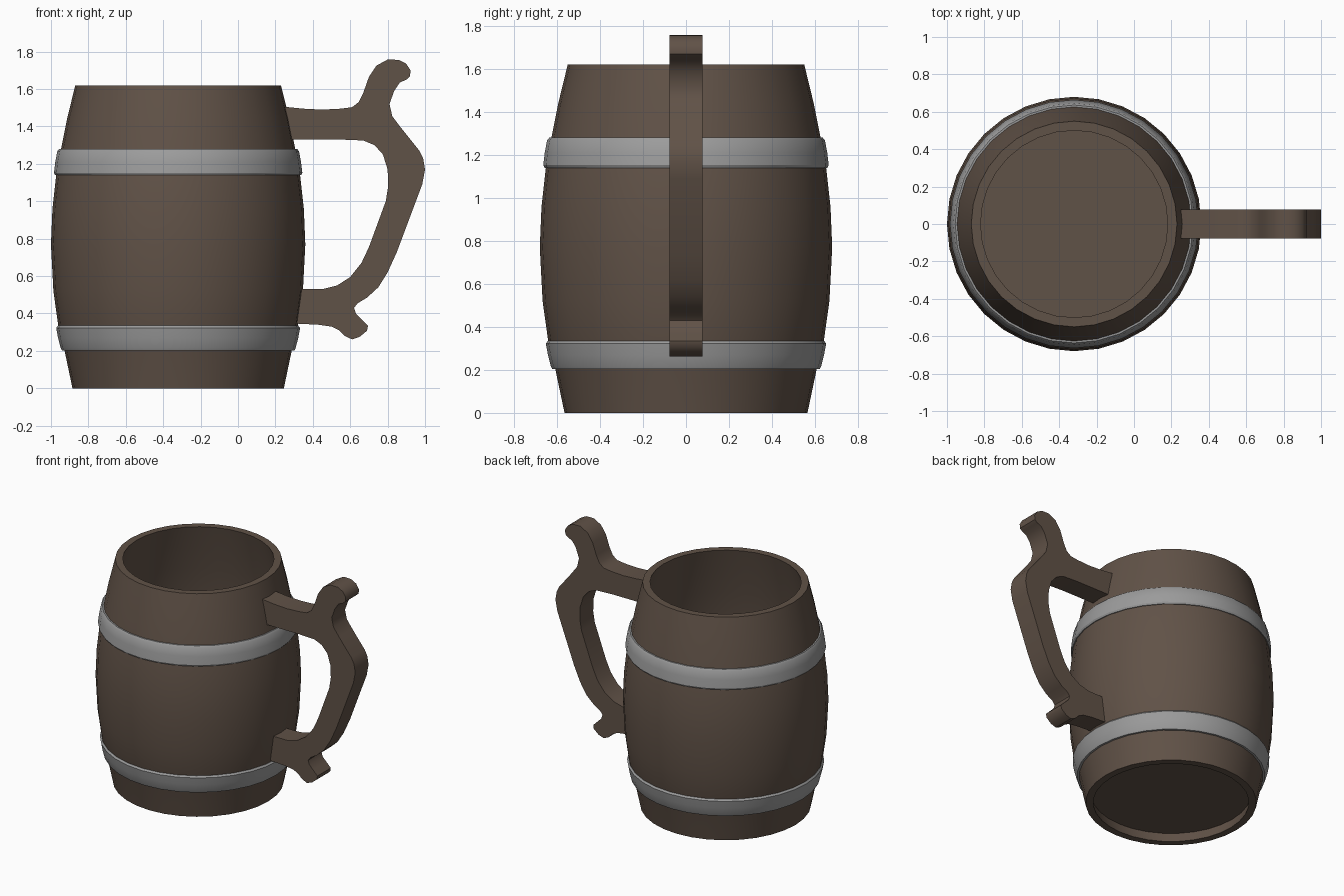
import bpy, bmesh, math

if "Cube" in bpy.data.objects:
    bpy.data.objects.remove(bpy.data.objects["Cube"])

CENTER_X = -0.32   # barrel axis
SIDES = 32


def material(name, rgb):
    m = bpy.data.materials.new(name)
    m.diffuse_color = (*rgb, 1)
    m.use_nodes = True
    m.node_tree.nodes["Principled BSDF"].inputs["Base Color"].default_value = m.diffuse_color
    return m


wood = material("dark_wood", (0.118, 0.084, 0.063))
steel = material("grey_steel", (0.33, 0.33, 0.33))


def finish(name, bm, mat, angle):
    bmesh.ops.recalc_face_normals(bm, faces=bm.faces)
    me = bpy.data.meshes.new(name)
    bm.to_mesh(me)
    bm.free()
    me.materials.append(mat)
    ob = bpy.data.objects.new(name, me)
    bpy.context.collection.objects.link(ob)
    bpy.ops.object.select_all(action='DESELECT')
    ob.select_set(True)
    bpy.context.view_layer.objects.active = ob
    bpy.ops.object.shade_smooth_by_angle(angle=math.radians(angle))
    return ob


def lathe(name, profile, mat, closed=False):
    """Spin (radius, z) points round the barrel axis; open ends get caps."""
    bm = bmesh.new()
    rings = []
    for r, z in profile:
        rings.append([bm.verts.new((CENTER_X + r * math.cos(math.tau * i / SIDES),
                                    r * math.sin(math.tau * i / SIDES), z))
                      for i in range(SIDES)])
    pairs = list(zip(rings, rings[1:]))
    if closed:
        pairs.append((rings[-1], rings[0]))
    else:
        bm.faces.new(rings[0])
        bm.faces.new(rings[-1])
    for a, b in pairs:
        for i in range(SIDES):
            j = (i + 1) % SIDES
            bm.faces.new((a[i], a[j], b[j], b[i]))
    return finish(name, bm, mat, 30)


# Barrel: recessed base, bulging outer wall, rim, inner wall, floor
outer = [(0.565, 0), (0.607, 0.2), (0.641, 0.335), (0.667, 0.52), (0.68, 0.77),
         (0.672, 0.96), (0.652, 1.14), (0.626, 1.28), (0.594, 1.44), (0.55, 1.62)]
inner = [(r - 0.05, z) for r, z in reversed(outer[1:])]
lathe("barrel", [(0.53, 0.07), (0.515, 0)] + outer + inner + [(0.54, 0.13)], wood)


# Metal hoops with slightly chamfered edges
def hoop(name, z0, r0, z1, r1):
    e = 0.012
    lathe(name, [(r0 - 0.04, z0), (r0 - 0.006, z0), (r0, z0 + e),
                 ((r0 + r1) / 2 + 0.002, (z0 + z1) / 2),
                 (r1, z1 - e), (r1 - 0.01, z1), (r1 - 0.04, z1)], steel, closed=True)


hoop("upper_hoop", 1.14, 0.664, 1.28, 0.646)
hoop("lower_hoop", 0.203, 0.628, 0.335, 0.652)

# Handle: side outline (x, z) extruded across y
outline = [
    (0.25, 1.505), (0.35, 1.495), (0.45, 1.49), (0.55, 1.495), (0.61, 1.503),
    (0.645, 1.53), (0.67, 1.58), (0.70, 1.665), (0.74, 1.725), (0.80, 1.758),
    (0.86, 1.756), (0.90, 1.735), (0.922, 1.70), (0.92, 1.668), (0.90, 1.65),
    (0.865, 1.635), (0.835, 1.59), (0.81, 1.52), (0.825, 1.455), (0.87, 1.395),
    (0.97, 1.27), (0.99, 1.23), (1.0, 1.17), (0.985, 1.09), (0.85, 0.73),
    (0.80, 0.62), (0.75, 0.54), (0.69, 0.485), (0.64, 0.455), (0.62, 0.43),
    (0.63, 0.40), (0.66, 0.37), (0.695, 0.335), (0.69, 0.308), (0.65, 0.275),
    (0.61, 0.262), (0.57, 0.28), (0.54, 0.31), (0.50, 0.33), (0.43, 0.34),
    (0.29, 0.347), (0.31, 0.53), (0.45, 0.53), (0.53, 0.55), (0.60, 0.595),
    (0.66, 0.67), (0.70, 0.755), (0.79, 1.0), (0.803, 1.08), (0.80, 1.17),
    (0.775, 1.25), (0.73, 1.30), (0.67, 1.325), (0.55, 1.33), (0.25, 1.33)]
bm = bmesh.new()
face = bm.faces.new([bm.verts.new((x, -0.077, z)) for x, z in outline])
ext = bmesh.ops.extrude_face_region(bm, geom=[face])["geom"]
bmesh.ops.translate(bm, vec=(0, 0.154, 0),
                    verts=[v for v in ext if isinstance(v, bmesh.types.BMVert)])
if not any(len(f.verts) > 4 and f.calc_center_median().y < 0 for f in bm.faces):
    bm.faces.new([v for v in bm.verts if v.co.y < 0])
bmesh.ops.recalc_face_normals(bm, faces=bm.faces)
bmesh.ops.triangulate(bm, faces=[f for f in bm.faces if len(f.verts) > 4])
finish("handle", bm, wood, 40)
